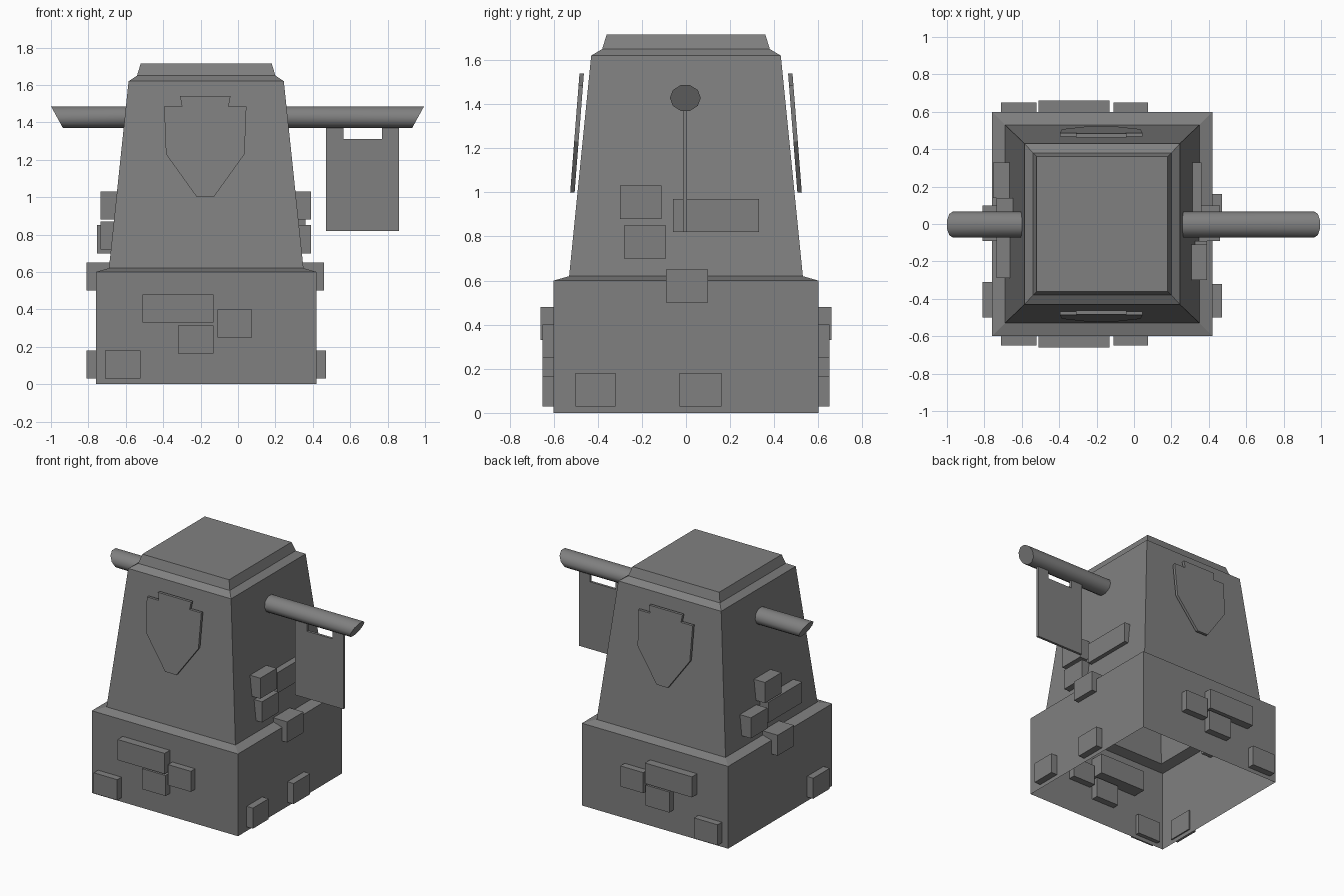
import bpy, bmesh, math
from mathutils import Vector

default = bpy.data.objects.get("Cube")
if default:
    bpy.data.objects.remove(default, do_unlink=True)

stone = bpy.data.materials.new("grey stone")
stone.use_nodes = True
GREY = (0.216, 0.216, 0.216, 1)
stone.diffuse_color = GREY
stone.node_tree.nodes["Principled BSDF"].inputs["Base Color"].default_value = GREY

CX = -0.17  # tower axis


def finish(name, bm, recalc=True):
    if recalc:
        bmesh.ops.recalc_face_normals(bm, faces=bm.faces)
    mesh = bpy.data.meshes.new(name)
    bm.to_mesh(mesh)
    bm.free()
    mesh.materials.append(stone)
    ob = bpy.data.objects.new(name, mesh)
    bpy.context.collection.objects.link(ob)
    return ob


def box(name, x0, x1, y0, y1, z0, z1):
    bm = bmesh.new()
    bmesh.ops.create_cube(bm, size=1)
    for v in bm.verts:
        v.co = Vector(((x0 + x1) / 2 + v.co.x * (x1 - x0),
                       (y0 + y1) / 2 + v.co.y * (y1 - y0),
                       (z0 + z1) / 2 + v.co.z * (z1 - z0)))
    return finish(name, bm)


def plate(name, outline, place, offset):
    """Extrude a 2D outline placed in space along an offset."""
    bm = bmesh.new()
    face = bm.faces.new([bm.verts.new(place(a, b)) for a, b in outline])
    out = bmesh.ops.extrude_face_region(bm, geom=[face])["geom"]
    bmesh.ops.translate(bm, vec=offset,
                        verts=[g for g in out if isinstance(g, bmesh.types.BMVert)])
    return finish(name, bm)


# Tower: stacked rectangular rings, hollow with an open bottom
rings = [(0.59, 0.60, 0), (0.59, 0.60, 0.6), (0.52, 0.53, 0.62),
         (0.415, 0.43, 1.62), (0.37, 0.38, 1.65), (0.35, 0.36, 1.715)]
bm = bmesh.new()
loops = [[bm.verts.new((CX + sx * hx, sy * hy, z))
          for sx, sy in ((-1, -1), (1, -1), (1, 1), (-1, 1))]
         for hx, hy, z in rings]
for low, high in zip(loops, loops[1:]):
    for i in range(4):
        j = (i + 1) % 4
        bm.faces.new((low[i], low[j], high[j], high[i]))
bm.faces.new(loops[-1])
finish("tower_shell", bm, recalc=False)

# Raised bricks on front and back: x0, x1, z0, outer y, inner y
for side, word in ((-1, "front"), (1, "back")):
    for i, (x0, x1, z0, out, inn) in enumerate([
            (-0.51, -0.13, 0.33, 0.66, 0.50), (-0.32, -0.13, 0.165, 0.65, 0.55),
            (-0.11, 0.075, 0.25, 0.65, 0.55), (-0.71, -0.52, 0.03, 0.65, 0.57)]):
        box(f"{word}_brick_{i}", x0, x1, *sorted((side * out, side * inn)), z0, z0 + 0.15)

# Raised bricks on the sides: y0, y1, z0, outer x, inner x
left = [(-0.30, -0.11, 0.88, 0.39, 0.29), (-0.06, 0.33, 0.82, 0.36, 0.28),
        (-0.28, -0.09, 0.70, 0.39, 0.30), (-0.09, 0.10, 0.50, 0.46, 0.34),
        (-0.50, -0.32, 0.03, 0.47, 0.41), (-0.03, 0.16, 0.03, 0.47, 0.39)]
right = [(-0.05, 0.14, 0.88, -0.735, -0.63), (-0.29, 0.10, 0.72, -0.735, -0.64),
         (0.14, 0.33, 0.70, -0.755, -0.64), (-0.09, 0.10, 0.50, -0.81, -0.68),
         (-0.50, -0.31, 0.03, -0.81, -0.75)]
for word, bricks in (("left", left), ("right", right)):
    for i, (y0, y1, z0, out, inn) in enumerate(bricks):
        box(f"{word}_brick_{i}", *sorted((out, inn)), y0, y1, z0, z0 + 0.15)

# Leaning shields on front and back
half = [(0.135, 1.54), (0.125, 1.485), (0.22, 1.485), (0.21, 1.23), (0.045, 1.0)]
outline = half + [(-x, z) for x, z in reversed(half)]
for side, word in ((-1, "front"), (1, "back")):
    plate(f"{word}_shield", outline,
          lambda x, z: (CX - 0.005 + x, side * (0.505 - (z - 1) * 0.078), z),
          Vector((0, side * 0.02, 0)))


# Poles with slanted outer ends
def pole(name, inner, outer):
    sides, s = 10, math.copysign(1, outer)
    bm = bmesh.new()
    ends = [[], []]
    for i in range(sides):
        a = math.tau * (i + 0.5) / sides
        y, z = 0.07 * math.sin(a), 0.061 * math.cos(a)
        for end, x in zip(ends, (inner, outer + s * (z - 0.058) * 0.55)):
            end.append(bm.verts.new((x, y - 0.003, 1.428 + z)))
    for i in range(sides):
        j = (i + 1) % sides
        bm.faces.new((ends[0][i], ends[0][j], ends[1][j], ends[1][i])).smooth = True
    for end in ends:
        cap = bm.faces.new(end)
        for e in cap.edges:
            e.smooth = False
    finish(name, bm)


pole("left_pole", 0.25, 0.995)
pole("right_pole", -0.59, -1.0)

# Banner hanging by two tabs from the left pole
banner = [(0.47, 0.82), (0.86, 0.82), (0.86, 1.39), (0.77, 1.39),
          (0.77, 1.31), (0.565, 1.31), (0.565, 1.39), (0.47, 1.39)]
plate("banner", banner, lambda x, z: (x, -0.013, z), Vector((0, 0.018, 0)))
